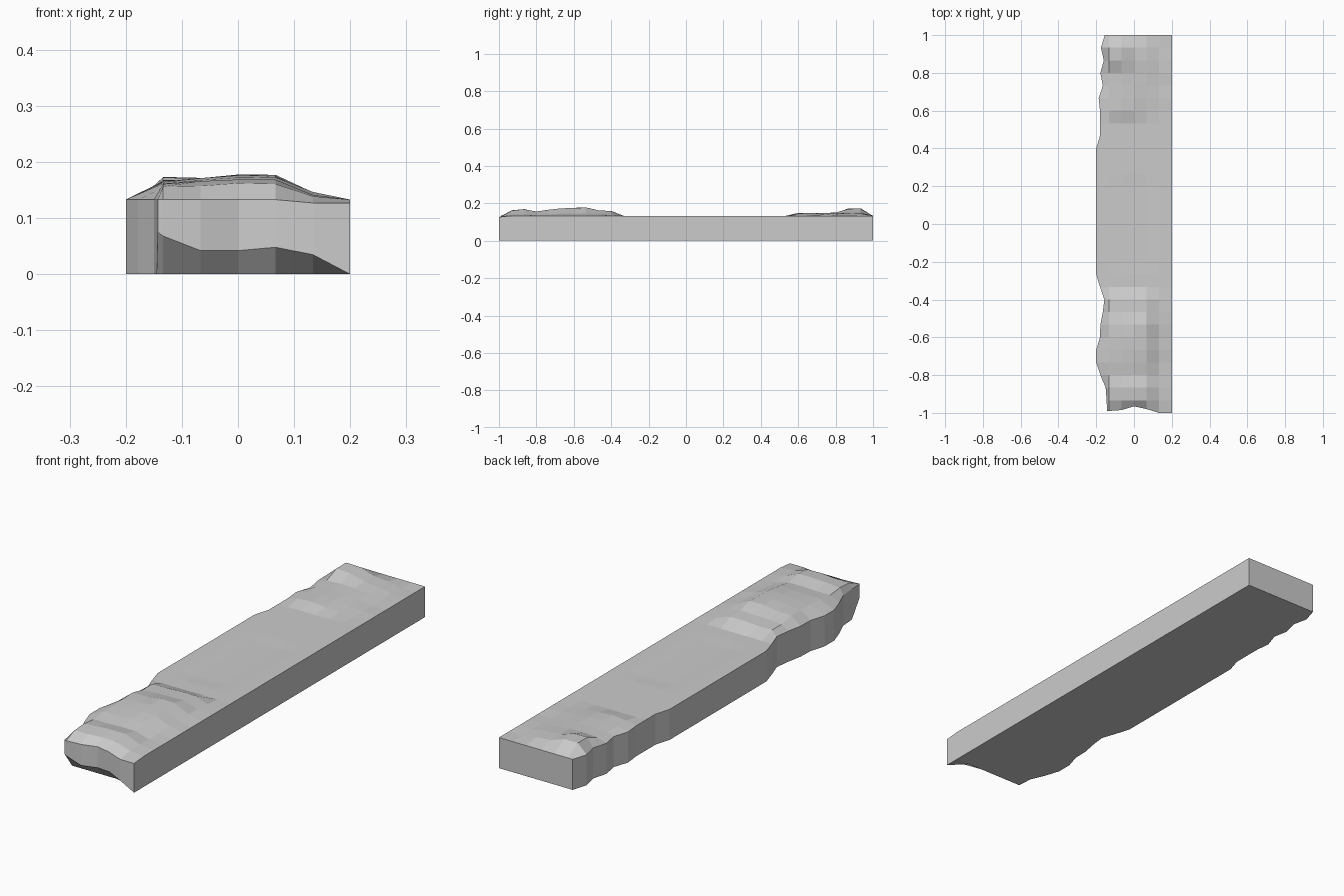
import bpy, bmesh, random

if "Cube" in bpy.data.objects:
    bpy.data.objects.remove(bpy.data.objects["Cube"])

random.seed(4)
NX, NY, STEP, BASE = 6, 30, 1 / 15, 0.133

# ragged left edge, one x per row from front to back
left = [-.143, -.145, -.15, -.178, -.2, -.2, -.18, -.178, -.165, -.157, -.18] + [-.2] * 11 + \
       [-.18, -.18, -.18, -.187, -.165, -.178, -.16, -.175, -.155]
# weathered bump height per row above the flat slab
bump = [0, .033, .037, .028, .034, .041, .045, .045, .03, .029] + [0] * 14 + \
       [.017, .018, .019, .019, .045, .045, 0]
# how each bump is spread across the width
front_cross = [0, .85, .9, 1, 1, .35, 0]
mid_cross = [0, .9, 1, 1, .6, .15, 0]
back_cross = [0, 1, .95, .5, .35, .1, 0]
# chipped front end: edge y and lifted underside
front_y = [-.99, -.99, -.985, -.965, -.98, -1, -1]
front_lift = [.075, .068, .042, .042, .048, .035, 0]
front_top = [.133, .133, .133, .133, .133, .127, .127]


def position(i, j):
    x = left[j] if i == 0 else -.2 + i * STEP
    y = front_y[i] if j == 0 else -1 + j * STEP
    return x, y


def top_height(i, j):
    if j == 0:
        return front_top[i]
    cross = back_cross if j > 27 else mid_cross if j > 20 else front_cross
    z = BASE + bump[j] * cross[i]
    if 0 < i < NX and bump[j]:
        z += random.uniform(-.006, 0)
    # shallow worn hollow in the middle
    if 2 <= i <= 4 and 11 < j < 19:
        z -= .002
    return z


bm = bmesh.new()
top, bottom = {}, {}
for j in range(NY + 1):
    for i in range(NX + 1):
        x, y = position(i, j)
        top[i, j] = bm.verts.new((x, y, top_height(i, j)))
        bottom[i, j] = bm.verts.new((x, y, front_lift[i] if j == 0 else 0))

# top and underside
for j in range(NY):
    for i in range(NX):
        ring = [(i, j), (i + 1, j), (i + 1, j + 1), (i, j + 1)]
        bm.faces.new([top[k] for k in ring])
        bm.faces.new([bottom[k] for k in reversed(ring)])

# side walls around the perimeter
rim = [(i, 0) for i in range(NX)] + [(NX, j) for j in range(NY)] + \
      [(i, NY) for i in range(NX, 0, -1)] + [(0, j) for j in range(NY, 0, -1)]
for a, b in zip(rim, rim[1:] + rim[:1]):
    bm.faces.new([bottom[a], bottom[b], top[b], top[a]])

bmesh.ops.recalc_face_normals(bm, faces=bm.faces)
mesh = bpy.data.meshes.new("stone_slab")
bm.to_mesh(mesh)
bm.free()
slab = bpy.data.objects.new("stone_slab", mesh)
bpy.context.collection.objects.link(slab)
